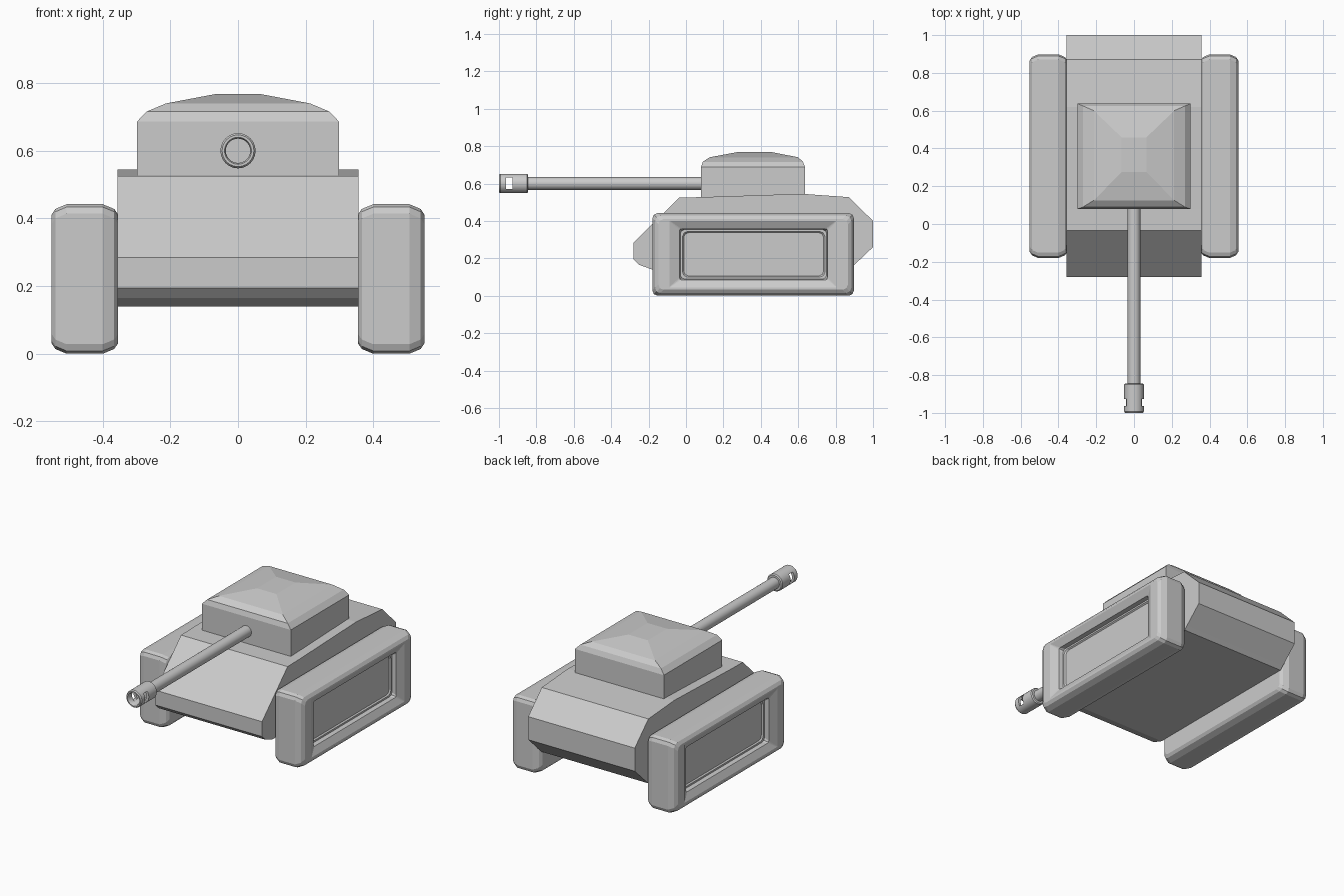
import bpy, bmesh, math
from mathutils import Vector

if "Cube" in bpy.data.objects:
    bpy.data.objects.remove(bpy.data.objects["Cube"])


def loft(name, rings):
    """Skin a closed solid through rings with equal point counts."""
    bm = bmesh.new()
    vs = [[bm.verts.new(p) for p in r] for r in rings]
    n = len(rings[0])
    for a, b in zip(vs, vs[1:]):
        for i in range(n):
            j = (i + 1) % n
            bm.faces.new((a[i], a[j], b[j], b[i]))
    bm.faces.new(vs[0][::-1])
    bm.faces.new(vs[-1])
    bmesh.ops.recalc_face_normals(bm, faces=bm.faces)
    me = bpy.data.meshes.new(name)
    bm.to_mesh(me)
    bm.free()
    ob = bpy.data.objects.new(name, me)
    bpy.context.collection.objects.link(ob)
    return ob


def track_ring(x, y0, y1, z0, z1, c):
    """Rectangle with clipped corners, standing in the YZ plane."""
    pts = []
    k = c * 0.3
    for cy, cz, sy, sz, flip in ((y0, z0, 1, 1, 0), (y1, z0, -1, 1, 1),
                                 (y1, z1, -1, -1, 0), (y0, z1, 1, -1, 1)):
        corner = [(cy, cz + sz * c), (cy + sy * k, cz + sz * k), (cy + sy * c, cz)]
        pts += corner[::-1] if flip else corner
    return [Vector((x, y, z)) for y, z in pts]


def circle(y, r, z=0.60, n=24):
    return [Vector((r * math.cos(2 * math.pi * i / n), y,
                    z + r * math.sin(2 * math.pi * i / n))) for i in range(n)]


def smooth(ob):
    bpy.ops.object.select_all(action='DESELECT')
    ob.select_set(True)
    bpy.context.view_layer.objects.active = ob
    bpy.ops.object.shade_smooth_by_angle(angle=math.radians(30))


# Hull: side profile extruded across the width
profile = [(-0.18, 0.14), (-0.25, 0.165), (-0.28, 0.195), (-0.28, 0.285),
           (-0.035, 0.525), (0.08, 0.527), (0.62, 0.545), (0.87, 0.527),
           (1.0, 0.40), (1.0, 0.26), (0.895, 0.16), (0.875, 0.14)]
loft("hull", [[Vector((x, y, z)) for y, z in profile] for x in (-0.357, 0.357)])

# Turret: straight walls and a faceted, low domed roof
turret = [(0.525, 0.298, 0.08, 0.637), (0.687, 0.298, 0.08, 0.637),
          (0.716, 0.27, 0.09, 0.625), (0.74, 0.213, 0.125, 0.60),
          (0.768, 0.065, 0.275, 0.458)]
loft("turret", [[Vector(p) for p in ((-x, y0, z), (x, y0, z), (x, y1, z), (-x, y1, z))]
                for z, x, y0, y1 in turret])

# Track housings: chamfered block with a recessed outer panel
rings = []
for x, i in ((0.355, 0.03), (0.366, 0.014), (0.40, 0.0),
             (0.507, 0.0), (0.54, 0.014), (0.552, 0.032)):
    rings.append(track_ring(x, -0.18 + i, 0.898 - i, i, 0.442 - i, 0.028))
rings += [track_ring(0.552, -0.088, 0.805, 0.045, 0.40, 0.004),
          track_ring(0.53, -0.035, 0.757, 0.085, 0.358, 0.01),
          track_ring(0.505, -0.03, 0.752, 0.09, 0.353, 0.02),
          track_ring(0.505, -0.018, 0.742, 0.10, 0.343, 0.025),
          track_ring(0.497, -0.012, 0.736, 0.106, 0.337, 0.025)]
track = loft("tracks", rings)
mirror = track.modifiers.new("mirror", 'MIRROR')
mirror.use_axis = (True, False, False)

# Gun barrel
barrel = loft("gun_barrel", [circle(0.12, 0.034), circle(-0.87, 0.034)])
smooth(barrel)

# Muzzle brake: hollow collar with a slot cut through the sides
muzzle = loft("muzzle_brake", [circle(y, r) for y, r in (
    (-0.845, 0.03), (-0.845, 0.046), (-0.851, 0.052), (-0.993, 0.052),
    (-1.0, 0.047), (-1.0, 0.040), (-0.992, 0.036), (-0.885, 0.036))])
cutter = loft("slot_cutter", [[Vector((x, y, z)) for y, z in (
    (-0.963, 0.57), (-0.927, 0.57), (-0.927, 0.632), (-0.963, 0.632))]
    for x in (-0.1, 0.1)])
cutter.hide_render = True
cutter.hide_viewport = True
cut = muzzle.modifiers.new("slot", 'BOOLEAN')
cut.operation = 'DIFFERENCE'
cut.solver = 'EXACT'
cut.object = cutter
smooth(muzzle)
